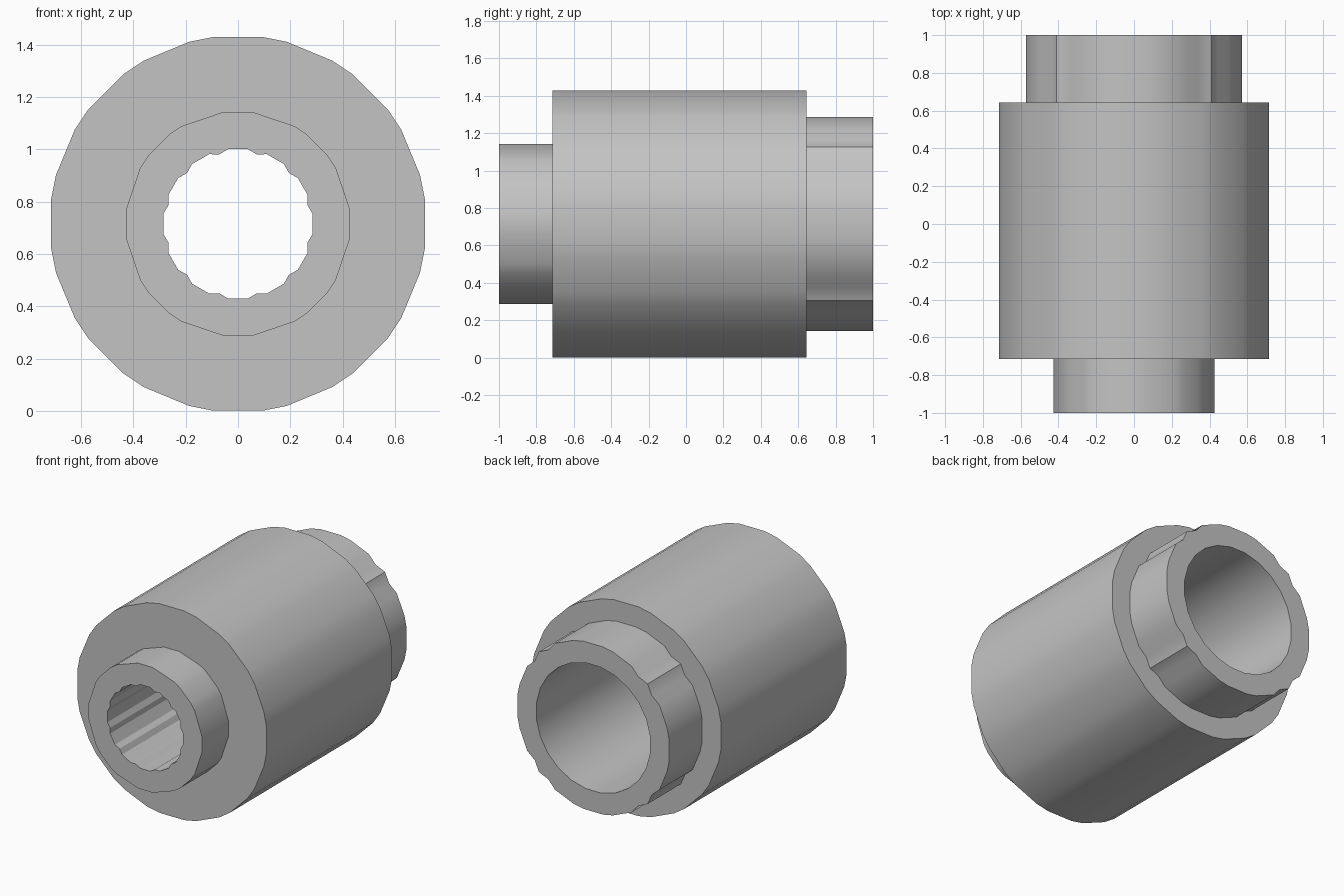
import bpy, bmesh
from math import radians, sin, cos

if "Cube" in bpy.data.objects:
    bpy.data.objects.remove(bpy.data.objects["Cube"], do_unlink=True)

AXIS_Z = 0.715
STEP = 7.5  # angular unit of every outline, in degrees

steel = bpy.data.materials.new("plain grey")
steel.use_nodes = True
grey = (0.55, 0.55, 0.55, 1)
steel.diffuse_color = grey
steel.node_tree.nodes["Principled BSDF"].inputs["Base Color"].default_value = grey

# Outlines as lists of (step number, radius)
body = [(k, 0.72) for k in range(48) if k % 3]
hub = [(k, 0.431) for k in range(48) if k % 3 and k % 12 not in (2, 10)]
wide_bore = [(k, 0.433) for k in range(1, 48, 2)]

# Narrow bore: small ridges point inwards at every fourth step
ridged_bore = [(k, 0.275 if k % 4 == 2 else 0.288)
               for k in range(48) if k % 2 or k % 4 == 2]

# Rear collar: pointed corners on the diagonals, with a shallow dip on each side
collar = []
for k in range(48):
    m = k % 12
    if m == 6:
        collar.append((k, 0.58))
    elif m in (5, 7):
        collar.append((k, 0.557))
    elif m % 3:
        collar.append((k, 0.577))

bm = bmesh.new()


def ring(outline, y):
    """Closed loop of edges at depth y."""
    verts = [bm.verts.new((r * sin(radians(k * STEP)), y,
                           AXIS_Z + r * cos(radians(k * STEP))))
             for k, r in outline]
    edges = [bm.edges.new((verts[i - 1], verts[i])) for i in range(len(verts))]
    return verts, edges


def wall(outline, y0, y1):
    """Straight wall between two depths; returns both end loops."""
    a, a_edges = ring(outline, y0)
    b, b_edges = ring(outline, y1)
    for i in range(len(a)):
        bm.faces.new((a[i - 1], a[i], b[i], b[i - 1]))
    return a_edges, b_edges


def cap(outer, inner):
    """Flat ring between two loops."""
    bmesh.ops.triangle_fill(bm, edges=outer + inner, use_beauty=True,
                            use_dissolve=False)


# Walls, front to back
hub_front, hub_back = wall(hub, -1, -0.714)
body_front, body_back = wall(body, -0.714, 0.643)
collar_front, collar_back = wall(collar, 0.643, 1)
ridged_front, ridged_back = wall(ridged_bore, -1, -0.14)
wide_front, wide_back = wall(wide_bore, -0.14, 1)

# Flat end faces and shoulders
cap(hub_front, ridged_front)
cap(body_front, hub_back)
cap(body_back, collar_front)
cap(collar_back, wide_back)
cap(wide_front, ridged_back)

bmesh.ops.recalc_face_normals(bm, faces=bm.faces[:])
mesh = bpy.data.meshes.new("stepped_bushing")
bm.to_mesh(mesh)
bm.free()
mesh.materials.append(steel)

bushing = bpy.data.objects.new("stepped_bushing", mesh)
bpy.context.collection.objects.link(bushing)
bpy.ops.object.select_all(action="DESELECT")
bushing.select_set(True)
bpy.context.view_layer.objects.active = bushing
bpy.ops.object.shade_smooth_by_angle(angle=radians(30))
